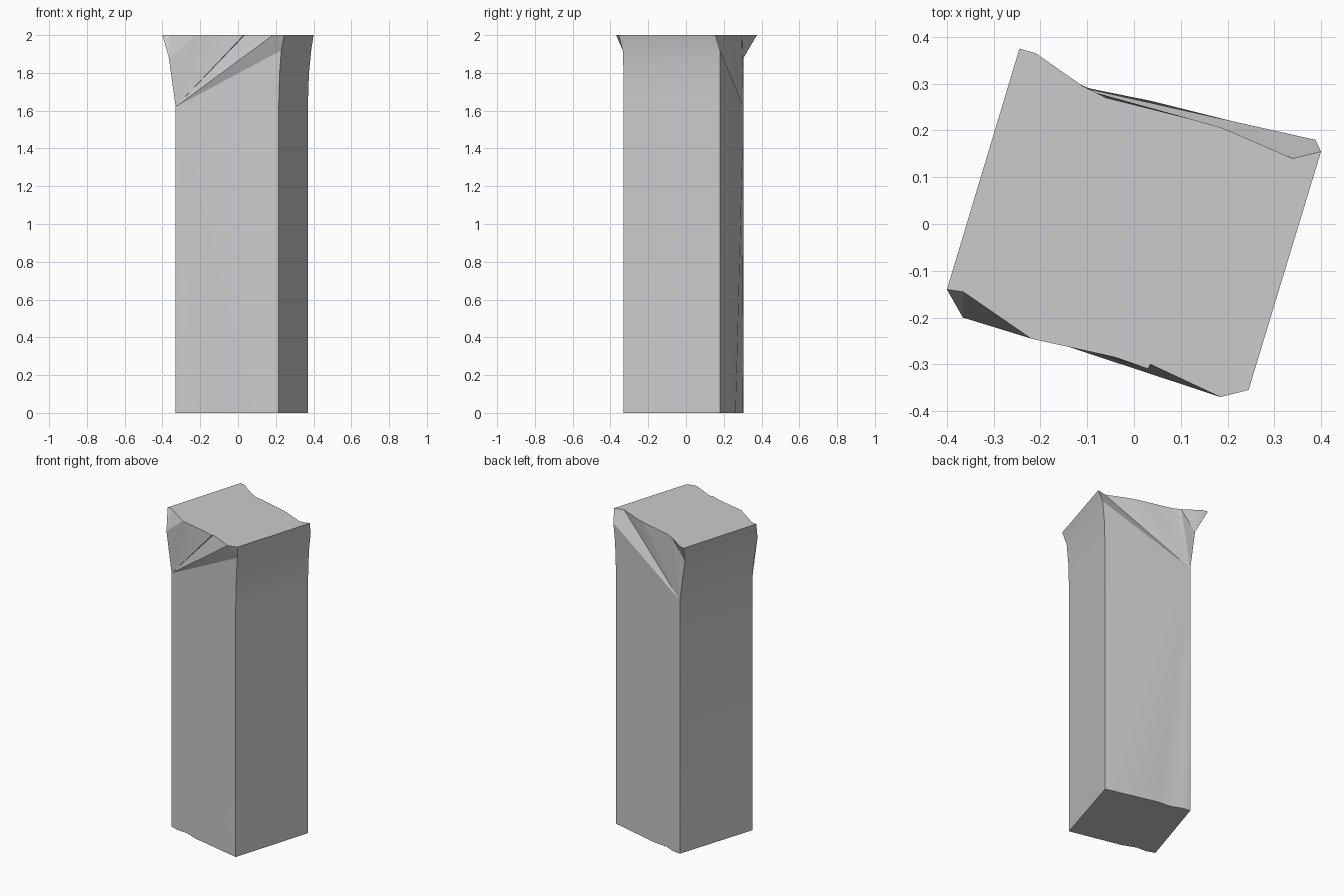
import bpy
import bmesh
import math
from mathutils import Vector

cube = bpy.data.objects.get("Cube")
if cube:
    bpy.data.objects.remove(cube)

# Single grey stone colour
stone = bpy.data.materials.new("stone grey")
stone.use_nodes = True
grey = (0.6, 0.6, 0.6, 1)
stone.diffuse_color = grey
stone.node_tree.nodes["Principled BSDF"].inputs["Base Color"].default_value = grey

TOP = 2
bm = bmesh.new()


def corner(foot, tip, flare):
    """Vertical corner edge that flares out near the top."""
    x, y = foot
    pts = [(x, y, 0)] + [(x + dx, y + dy, z) for dx, dy, z in flare] + [(*tip, TOP)]
    return [bm.verts.new(p) for p in pts]


def rim(points):
    """Broken edge of the top."""
    return [bm.verts.new((x, y, TOP)) for x, y in points]


def ripple(start, end, steps):
    """Slightly wavy stretch of the bottom edge."""
    along = end.co - start.co
    out = Vector((along.y, -along.x, 0)).normalized()
    return [bm.verts.new(start.co + along * t + out * d) for t, d in steps]


def fan(apex, chain):
    """Triangles spreading from one corner point."""
    for a, b in zip(chain, chain[1:]):
        bm.faces.new((apex, a, b))


def loft(first, second):
    """Curved side between two corner edges."""
    for i in range(len(first) - 1):
        bm.faces.new((first[i], second[i], second[i + 1], first[i + 1]))


# Four corner edges
left_flare = [(0, 0, 1.62), (-0.015, 0, 1.77), (-0.036, 0, 1.88)]
right_front = corner((0.215, -0.33), (0.245, -0.355),
                     [(0, 0, 1.62), (0.005, -0.001, 1.8), (0.014, -0.005, 1.92)])
right_back = corner((0.37, 0.18), (0.4, 0.155),
                    [(0, 0, 1.62), (0.006, 0, 1.8), (0.018, 0, 1.92)])
left_front = corner((-0.33, -0.2), (-0.4, -0.14), left_flare)
left_back = corner((-0.17, 0.305), (-0.245, 0.375), left_flare)

# Flared left and right sides
loft(right_front, right_back)
loft(left_front, left_back)

# Broken rims, running from right to left
front_rim = rim([(0.185, -0.37), (0.035, -0.3), (0.03, -0.31),
                 (-0.04, -0.285), (-0.22, -0.245), (-0.365, -0.145)])
back_rim = rim([(0.34, 0.14), (0.19, 0.205), (0.12, 0.225),
                (-0.06, 0.27), (-0.11, 0.295), (-0.21, 0.365)])

# Front and back: wall and chipped upper part both spread from the left corner
foot_edges = []
for left, right, edge, side in ((left_front, right_front, front_rim, -1),
                                (left_back, right_back, back_rim, 1)):
    waves = [(0.1, 0.006), (0.22, -0.007), (0.38, 0.006)]
    foot = ripple(left[0], right[0], [(t, -side * d) for t, d in waves])
    foot_edges.append([left[0], *foot, right[0]])
    apex = left[1]
    fan(apex, [*foot_edges[-1], *right[1:4]])
    fan(apex, [right[3], *edge[:-1], left[3], left[2]])
    bm.faces.new((right[3], right[4], edge[0]))
    bm.faces.new((left[3], edge[-2], edge[-1]))
    bm.faces.new((left[3], edge[-1], left[4]))

# Flat top and bottom
bm.faces.new([right_front[-1], *front_rim, left_front[-1],
              left_back[-1], *reversed(back_rim), right_back[-1]])
bm.faces.new([*foot_edges[0], *reversed(foot_edges[1])])

bmesh.ops.recalc_face_normals(bm, faces=bm.faces[:])
mesh = bpy.data.meshes.new("broken_pillar")
bm.to_mesh(mesh)
bm.free()
mesh.materials.append(stone)

pillar = bpy.data.objects.new("broken_pillar", mesh)
bpy.context.collection.objects.link(pillar)
bpy.context.view_layer.objects.active = pillar
pillar.select_set(True)
bpy.ops.object.shade_smooth_by_angle(angle=math.radians(20))
